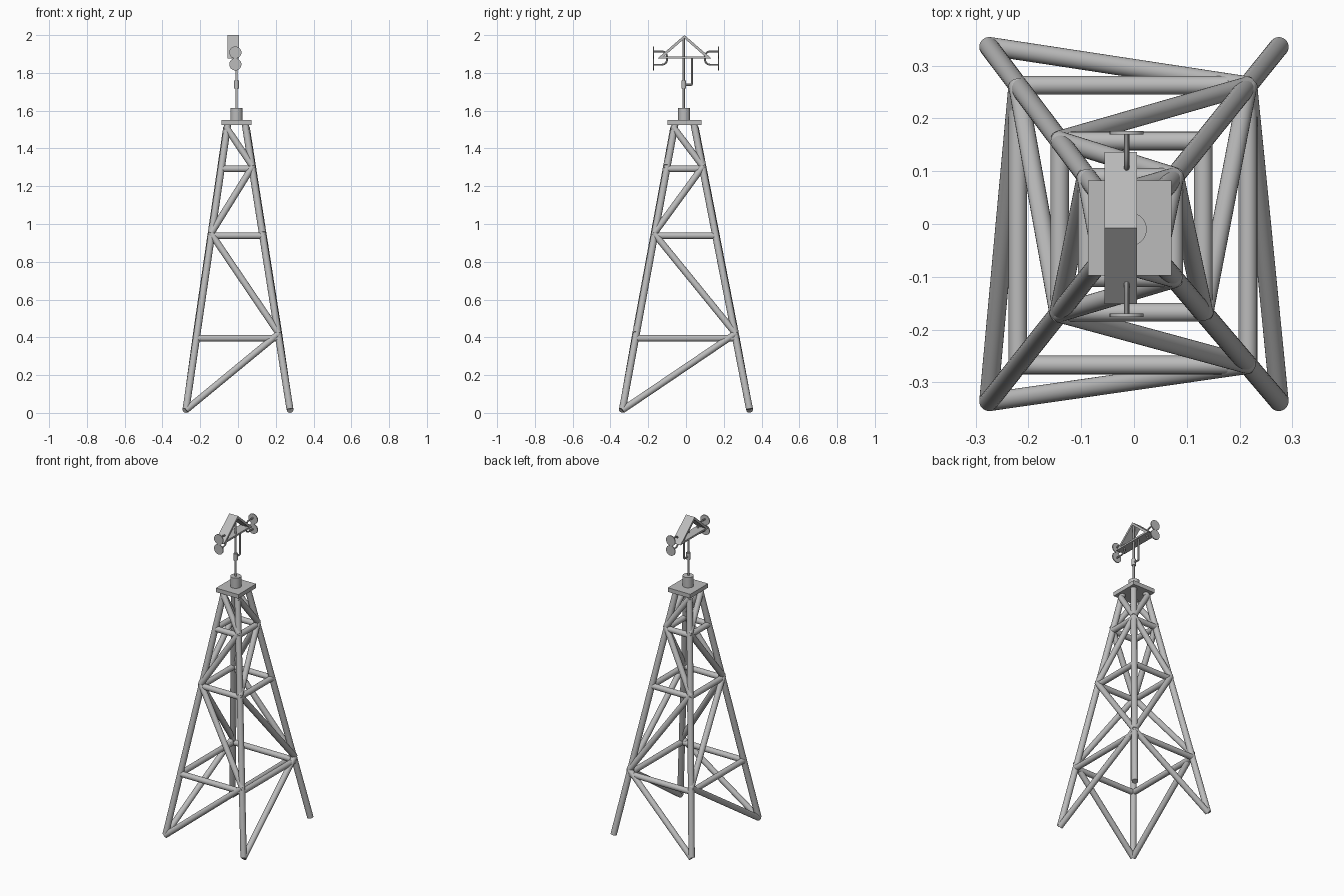
import bpy, bmesh, math
from mathutils import Vector

cube = bpy.data.objects.get("Cube")
if cube:
    bpy.data.objects.remove(cube, do_unlink=True)

steel = bpy.data.materials.new("steel_grey")
steel.use_nodes = True
GREY = (0.5, 0.5, 0.5, 1)
steel.diffuse_color = GREY
steel.node_tree.nodes["Principled BSDF"].inputs["Base Color"].default_value = GREY

CX, CY = -0.008, -0.008      # mast axis
TUBE = 0.0185                # radius of the tower tubes


def finish(obj):
    obj.data.materials.append(steel)
    bpy.ops.object.select_all(action='DESELECT')
    obj.select_set(True)
    bpy.context.view_layer.objects.active = obj
    bpy.ops.object.shade_smooth_by_angle(angle=math.radians(35))
    return obj


def rod(name, a, b, radius, sides=24):
    """Capped cylinder between two points."""
    a, b = Vector(a), Vector(b)
    bpy.ops.mesh.primitive_cylinder_add(vertices=sides, radius=radius,
                                        depth=(b - a).length, location=(a + b) / 2)
    obj = bpy.context.object
    obj.name = name
    obj.rotation_mode = 'QUATERNION'
    obj.rotation_quaternion = (b - a).to_track_quat('Z', 'Y')
    return finish(obj)


def pipe(name, points, radius, bend=0.0):
    """Round bent rod along points, with optional rounded inner corners."""
    pts = [Vector(p) for p in points]
    path = [pts[0]]
    for prev, p, nxt in zip(pts, pts[1:], pts[2:]):
        if not bend:
            path.append(p)
            continue
        p0, p1 = p + (prev - p).normalized() * bend, p + (nxt - p).normalized() * bend
        for i in range(7):
            t = i / 6
            path.append(p0 * (1 - t) ** 2 + p * 2 * t * (1 - t) + p1 * t * t)
    path.append(pts[-1])
    curve = bpy.data.curves.new(name, 'CURVE')
    curve.dimensions = '3D'
    curve.bevel_depth = radius
    curve.bevel_resolution = 3
    curve.use_fill_caps = True
    spline = curve.splines.new('POLY')
    spline.points.add(len(path) - 1)
    for sp, p in zip(spline.points, path):
        sp.co = (*p, 1)
    obj = bpy.data.objects.new(name, curve)
    bpy.context.collection.objects.link(obj)
    bpy.ops.object.select_all(action='DESELECT')
    obj.select_set(True)
    bpy.context.view_layer.objects.active = obj
    bpy.ops.object.convert(target='MESH')
    return finish(bpy.context.object)


def box(name, center, size):
    bpy.ops.mesh.primitive_cube_add(size=1, location=center)
    obj = bpy.context.object
    obj.name = name
    obj.scale = size
    return finish(obj)


def leg_point(sx, sy, z, out=0.0):
    """Point on a leg's axis at height z, pushed outward by out."""
    t = z / 1.53
    foot = Vector((sx * 0.278, sy * 0.34, 0))
    top = Vector((CX + sx * 0.046, CY + sy * 0.05, 1.53))
    return foot.lerp(top, t) + Vector((sx, sy, 0)) * out


# Tower legs
side_x, side_y = {-1: "right", 1: "left"}, {-1: "front", 1: "back"}
for sx in (-1, 1):
    for sy in (-1, 1):
        rod(f"leg_{side_y[sy]}_{side_x[sx]}", leg_point(sx, sy, 0.02),
            leg_point(sx, sy, 1.53), TUBE)

# Level rails and zigzag braces on all four faces
LEVELS = (0.015, 0.42, 0.95, 1.305, 1.51)
for s in (-1, 1):
    faces = ((side_y[s], lambda e: (e, s)), (side_x[s], lambda e: (s, e)))
    for face, corner in faces:
        for i, z in enumerate((0.395, 0.938, 1.292)):
            rod(f"rail_{face}_{i}", leg_point(*corner(-1), z),
                leg_point(*corner(1), z), TUBE * 0.95)
        end = -1
        for i, (z0, z1) in enumerate(zip(LEVELS, LEVELS[1:])):
            rod(f"brace_{face}_{i}", leg_point(*corner(end), z0, 0.004 if i else 0),
                leg_point(*corner(-end), z1, 0.004), TUBE * 0.95)
            end = -end

# Platform, socket and mast
box("platform", (CX, CY, 1.537), (0.158, 0.18, 0.026))
rod("mast_socket", (CX, CY - 0.002, 1.545), (CX, CY - 0.002, 1.615), 0.032, 32)
mast_y = CY - 0.004
rod("mast", (CX, mast_y, 1.6), (CX, mast_y, 1.985), 0.006, 16)
rod("mast_collar", (CX, mast_y, 1.718), (CX, mast_y, 1.76), 0.013, 20)
pipe("side_bracket", [(CX, mast_y, 1.737), (CX, 0.032, 1.737), (CX, 0.032, 1.88)],
     0.006, 0.008)

# Hollow triangular head: outer and inner profile, extruded along x
bm = bmesh.new()
outer = ((-0.152, 1.875), (0.136, 1.875), (CY, 2.0))
inner = ((-0.118, 1.886), (0.102, 1.886), (CY, 1.982))
rings = [[bm.verts.new((x, y, z)) for y, z in ring]
         for x in (-0.056, 0.006) for ring in (outer, inner)]
near_out, near_in, far_out, far_in = rings
for a, b in ((near_out, near_in), (near_in, far_in), (far_in, far_out), (far_out, near_out)):
    for i in range(3):
        j = (i + 1) % 3
        bm.faces.new((a[i], a[j], b[j], b[i]))
bmesh.ops.recalc_face_normals(bm, faces=bm.faces)
mesh = bpy.data.meshes.new("triangular_head")
bm.to_mesh(mesh)
bm.free()
head = bpy.data.objects.new("triangular_head", mesh)
bpy.context.collection.objects.link(head)
finish(head)

# Paired discs on C-shaped arms at both ends
DX = -0.014
for s in (-1, 1):
    y_disc, y_in = s * 0.173, s * 0.1
    for z, tier in ((1.908, "upper"), (1.845, "lower")):
        rod(f"disc_{side_y[s]}_{tier}", (DX, y_disc - s * 0.003, z),
            (DX, y_disc + s * 0.003, z), 0.032, 32)
    pipe(f"disc_arm_{side_y[s]}", [(DX, y_disc, 1.914), (DX, y_in, 1.914),
                                   (DX, y_in, 1.843), (DX, y_disc, 1.843)], 0.005, 0.033)
